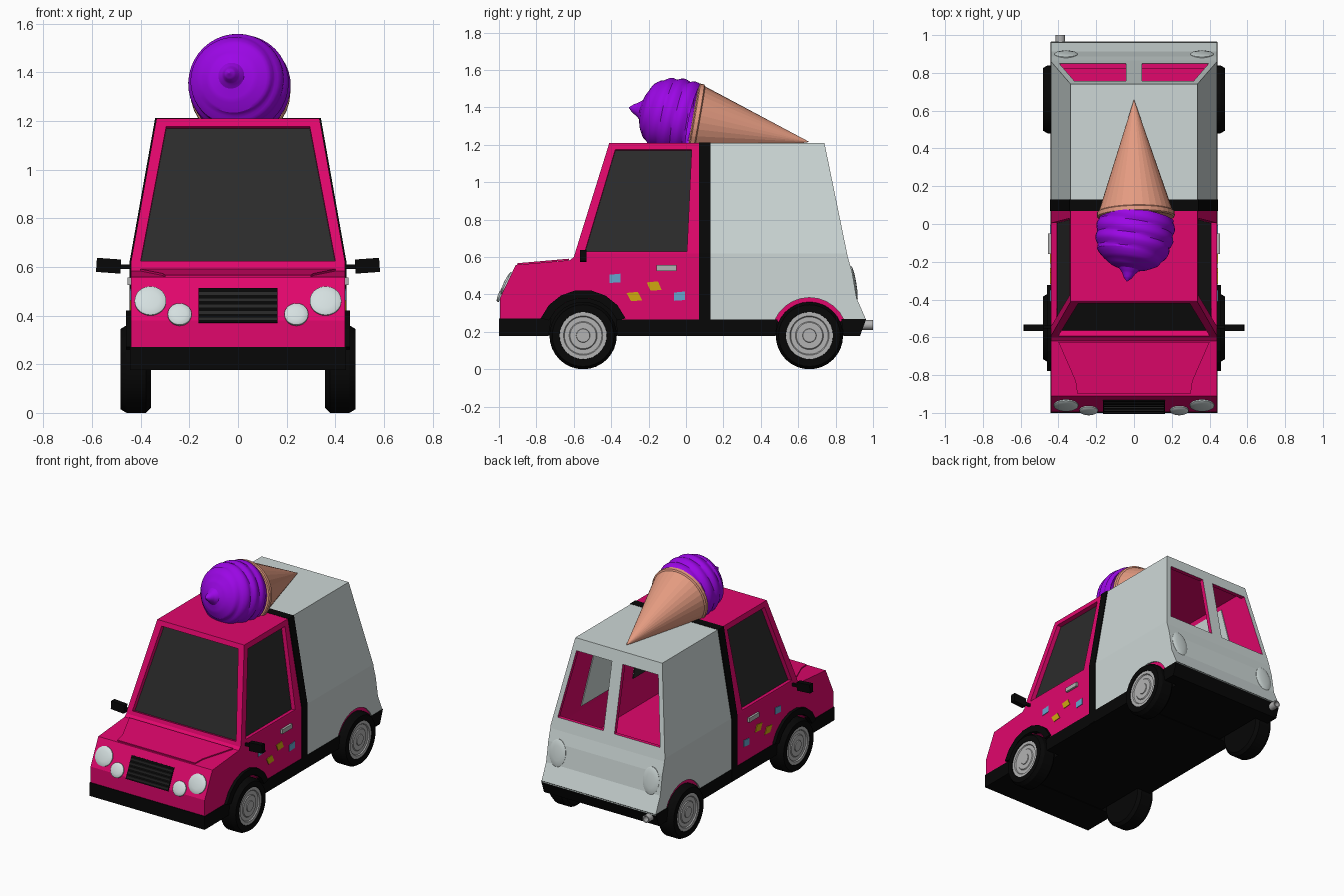
import bpy, bmesh, math
from mathutils import Vector

cube = bpy.data.objects.get("Cube")
if cube:
    bpy.data.objects.remove(cube)


def material(name, *rgb):
    m = bpy.data.materials.new(name)
    m.use_nodes = True
    m.diffuse_color = (*rgb, 1)
    m.node_tree.nodes["Principled BSDF"].inputs["Base Color"].default_value = (*rgb, 1)
    return m


PINK = material("pink paint", .75, .002, .15)
GREY = material("pale grey paint", .61, .68, .67)
BLACK = material("black trim", .002, .002, .002)
GLASS = material("dark glass", .024, .024, .024)
WAFER = material("wafer", .78, .33, .22)
PURPLE = material("purple cream", .33, .002, .79)
METAL = material("grey metal", .45, .45, .45)
LAMP = material("lamp glass", .66, .74, .74)
YELLOW = material("yellow sticker", .63, .39, .005)
BLUE = material("blue sticker", .13, .38, .62)
WAIST = .62


def half_width(z):
    return .44 - .105 * max(0, z - WAIST) / (1.21 - WAIST)


def front_y(z):
    return -.995 + .48 * (z - .38)


def screen_y(z):
    return -.6 + .19 * (z - .6) / .61


def finish(name, bm, *mats, smooth=False):
    bmesh.ops.recalc_face_normals(bm, faces=bm.faces)
    me = bpy.data.meshes.new(name)
    bm.to_mesh(me)
    bm.free()
    for m in mats:
        me.materials.append(m)
    if smooth:
        me.shade_smooth()
        me.set_sharp_from_angle(angle=math.radians(28))
    ob = bpy.data.objects.new(name, me)
    bpy.context.collection.objects.link(ob)
    return ob


def extrude(points, vec):
    bm = bmesh.new()
    face = bm.faces.new([bm.verts.new(p) for p in points])
    new = bmesh.ops.extrude_face_region(bm, geom=[face], use_keep_orig=True)["geom"]
    bmesh.ops.translate(bm, vec=vec, verts=[v for v in new if isinstance(v, bmesh.types.BMVert)])
    return bm


# Side profile widened to the van's tapering cross-section
def hull(name, profile, *mats, grow=0.0):
    bm = extrude([(-1, y, z) for y, z in profile], (2, 0, 0))
    bmesh.ops.bisect_plane(bm, geom=bm.verts[:] + bm.edges[:] + bm.faces[:], dist=1e-5,
                           plane_co=(0, 0, WAIST), plane_no=(0, 0, 1))
    for v in bm.verts:
        v.co.x = math.copysign(half_width(v.co.z) + grow, v.co.x)
    return finish(name, bm, *mats)


# Plate on the bodywork, from a start offset along the outward normal
def plate(name, points, *mats, thick=.006, offset=0.0):
    p = [Vector(q) for q in points]
    n = (p[1] - p[0]).cross(p[2] - p[0]).normalized()
    if n.dot(sum(p, Vector()) / len(p) - Vector((0, 0, .45))) < 0:
        n = -n
    return finish(name, extrude([q + n * offset for q in p], n * thick), *mats)


def box(name, centre, size, mat, tilt=0):
    bm = bmesh.new()
    bmesh.ops.create_cube(bm, size=1)
    bmesh.ops.scale(bm, vec=size, verts=bm.verts)
    ob = finish(name, bm, mat)
    ob.location = centre
    ob.rotation_euler.y = tilt
    return ob


# Turned shape: profile of (radius, distance along axis), optional spiral grooves
def lathe(name, profile, origin, axis, mat, segs=32, groove=0, pitch=1, smooth=True):
    bm = bmesh.new()
    rings = []
    for r, t in profile:
        ring = []
        for i in range(segs):
            a = math.tau * i / segs
            k = r * (1 - groove * (1 - abs(math.sin(math.pi * (t / pitch + i / segs)))))
            ring.append(bm.verts.new((k * math.cos(a), k * math.sin(a), t)))
        rings.append(ring)
    for a, b in zip(rings, rings[1:]):
        for i in range(segs):
            j = (i + 1) % segs
            bm.faces.new((a[i], a[j], b[j], b[i]))
    bmesh.ops.remove_doubles(bm, verts=bm.verts, dist=1e-5)
    ob = finish(name, bm, mat, smooth=smooth)
    ob.location = origin
    ob.rotation_euler = Vector(axis).to_track_quat('Z', 'Y').to_euler()
    return ob


def arc(cy, radius, start, end, n=10):
    angles = [math.radians(start + (end - start) * i / n) for i in range(n + 1)]
    return [(cy + radius * math.cos(a), .18 + radius * math.sin(a)) for a in angles]


FRONT, REAR = -.55, .66

# Bodywork: pink cab, black band, pale rear box
cab = hull("cab", [(-.995, .26)] + arc(FRONT, .2, 156, 24) + [
    (.07, .26), (.07, 1.21), (-.41, 1.21), (-.6, .6), (-.62, .583),
    (-.91, .558), (-.995, .38)], PINK, PINK)
band = hull("black_band", [(.07, .18), (.13, .18), (.13, 1.212), (.07, 1.212)],
            BLACK, PINK, grow=.006)
rear_box = hull("rear_box", [(.13, .26)] + arc(REAR, .203, 156, 24) + [
    (.965, .26), (.912, .38), (.888, .52), (.865, .6), (.74, 1.21), (.13, 1.21)],
    GREY, PINK)

# Cutters for the hollow interior, rear openings and recessed glass
cavity = hull("cavity_cutter", [(-.45, .41), (.86, .41), (.84, .6), (.718, 1.17),
                                (-.36, 1.17), (-.5, .66)], PINK, PINK, grow=-.03)
rear_cutters, cab_cutters = [cavity], [cavity]
panes = {"windscreen": [(x, screen_y(z), z) for x, z in
                        ((-.4, .625), (.4, .625), (.295, 1.178), (-.295, 1.178))]}
for s, side in ((1, "left"), (-1, "right")):
    shape = [(.042, .68), (.395, .68), (.315, 1.13), (.042, 1.13)]
    rear_cutters.append(finish(f"{side}_rear_cutter", extrude(
        [(s * x, .65, z) for x, z in shape], (0, .4, 0)), PINK, PINK))
    panes[f"{side}_window"] = [(s * half_width(z), y, z) for y, z in
                               ((-.54, .63), (.005, .63), (.03, 1.174), (-.378, 1.174))]
for name, points in panes.items():
    cab_cutters.append(plate(f"{name}_cutter", points, PINK, PINK, thick=.06, offset=-.036))
    plate(name, points, GLASS, offset=-.036)
for c in rear_cutters + cab_cutters[1:]:
    c.hide_render = True
    c.hide_viewport = True
    for f in c.data.polygons:
        f.material_index = 1
for ob, tools in ((cab, cab_cutters), (band, [cavity]), (rear_box, rear_cutters)):
    for c in tools:
        mod = ob.modifiers.new("opening", 'BOOLEAN')
        mod.operation = 'DIFFERENCE'
        mod.solver = 'EXACT'
        mod.object = c

# Lower black trim and floor
hull("front_bumper", [(-1, .177), (-.735, .177), (-.72, .27), (-1, .27)], BLACK, grow=.003)
hull("sill", [(-.365, .177), (.478, .177), (.49, .265), (-.375, .265)], BLACK, grow=.003)
hull("rear_bumper", [(.843, .177), (.93, .177), (.963, .268), (.83, .268)], BLACK, grow=.003)
box("floor", (0, -.03, .29), (.68, 1.8, .22), BLACK)

# Bonnet panel and grille
plate("bonnet_panel", [(-.4, -.625, .583), (.4, -.625, .583), (.31, -.83, .565),
                       (.3, -.9, .559), (-.3, -.9, .559), (-.31, -.83, .565)], PINK, thick=.008)
plate("grille", [(x, front_y(z), z) for x, z in
                 ((-.163, .37), (.163, .37), (.163, .51), (-.163, .51))], BLACK)
for i in range(5):
    z = .388 + i * .026
    box("grille_slat", (0, front_y(z) - .004, z), (.32, .012, .014), GLASS)

# Parts on both sides
lens = [(0, 0), (1, 0), (1, .3), (.9, .42), (.55, .55), (0, .6)]
tyre = [(0, 0), (.16, 0), (.18, .02), (.18, .1), (.165, .125), (.127, .125), (.122, .1), (0, .1)]
hub = [(.126, .1), (.126, .12), (.105, .12), (.1, .113), (.075, .113), (.07, .118),
       (.037, .118), (.035, .123), (0, .123)]
stickers = [(BLUE, -.38, .485, 0), (YELLOW, -.17, .444, .01), (YELLOW, -.276, .388, .012),
            (BLUE, -.035, .39, 0)]
for s, side in ((1, "left"), (-1, "right")):
    for y, end in ((FRONT, "front"), (REAR, "rear")):
        lathe(f"{end}_{side}_tyre", tyre, (s * .358, y, .18), (s, 0, 0), BLACK)
        lathe(f"{end}_{side}_hub", hub, (s * .358, y, .18), (s, 0, 0), METAL)
    for name, y, r, x, mat in (("front", FRONT, .245, .42, BLACK), ("rear", REAR, .225, .39, PINK)):
        flare = arc(y, r, 158, 22, 7) + arc(y, r - .045, 24, 156, 7)
        finish(f"{name}_{side}_wheel_arch",
               extrude([(s * x, y, z) for y, z in flare], (s * .04, 0, 0)), mat)
    lining = ((.16, .66), (.58, .66), (.52, 1.14), (.16, 1.14))
    plate(f"{side}_inner_panel", [(s * half_width(z), y, z) for y, z in lining], GREY, offset=-.035)
    for mat, y, z, skew in stickers:
        quad = ((-.03 + skew, -.024), (.03 + skew, -.02), (.03 - skew, .026), (-.03 - skew, .02))
        plate(f"{side}_sticker", [(s * .44, y + a, z + b) for a, b in quad], mat, thick=.004)
    box(f"{side}_door_handle", (s * .446, -.105, .541), (.018, .108, .03), METAL)
    box(f"{side}_mirror_arm", (s * .46, -.545, .6), (.06, .015, .018), BLACK)
    box(f"{side}_mirror", (s * .532, -.55, .605), (.1, .035, .058), BLACK, tilt=-s * .07)
    for kind, x, z, r in (("headlight", .36, .457, .065), ("fog_light", .24, .402, .049)):
        lathe(f"{side}_{kind}", [(a * r, b * .035) for a, b in lens],
              (s * x, front_y(z) + .004, z), (0, -1, .48), LAMP)
    tail = lathe(f"{side}_tail_light", [(a * .062, b * .035) for a, b in lens],
                 (s * .36, .89, .458), (0, 1, .17), GREY)
    tail.scale.y = 1.48

lathe("exhaust", [(0, 0), (.026, 0), (.026, .12), (.018, .12), (.018, .08), (0, .08)],
      (-.39, .88, .237), (0, 1, 0), METAL, segs=16)

# Ice cream lying on the roof
base, tip = Vector((.01, .035, 1.325)), Vector((0, .66, 1.215))
length = (tip - base).length
lathe("cone", [(0, 0), (.2, 0), (.206, .006), (.206, .028), (.196, .034), (0, length)],
      base, tip - base, WAFER, smooth=False)
knots = [(.2, -.01), (.208, .04), (.209, .1), (.202, .15), (.185, .2), (.15, .24),
         (.1, .268), (.055, .283), (.036, .305), (.022, .33), (0, .352)]
cream = []
for (r0, t0), (r1, t1) in zip(knots, knots[1:]):
    cream += [(r0 + (r1 - r0) * k / 5, t0 + (t1 - t0) * k / 5) for k in range(5)]
scoop = Vector((.018, .035, 1.332))
lathe("cream_swirl", cream + [knots[-1]], scoop, Vector((-.038, -.31, 1.4)) - scoop, PURPLE,
      segs=40, groove=.055, pitch=.07)
